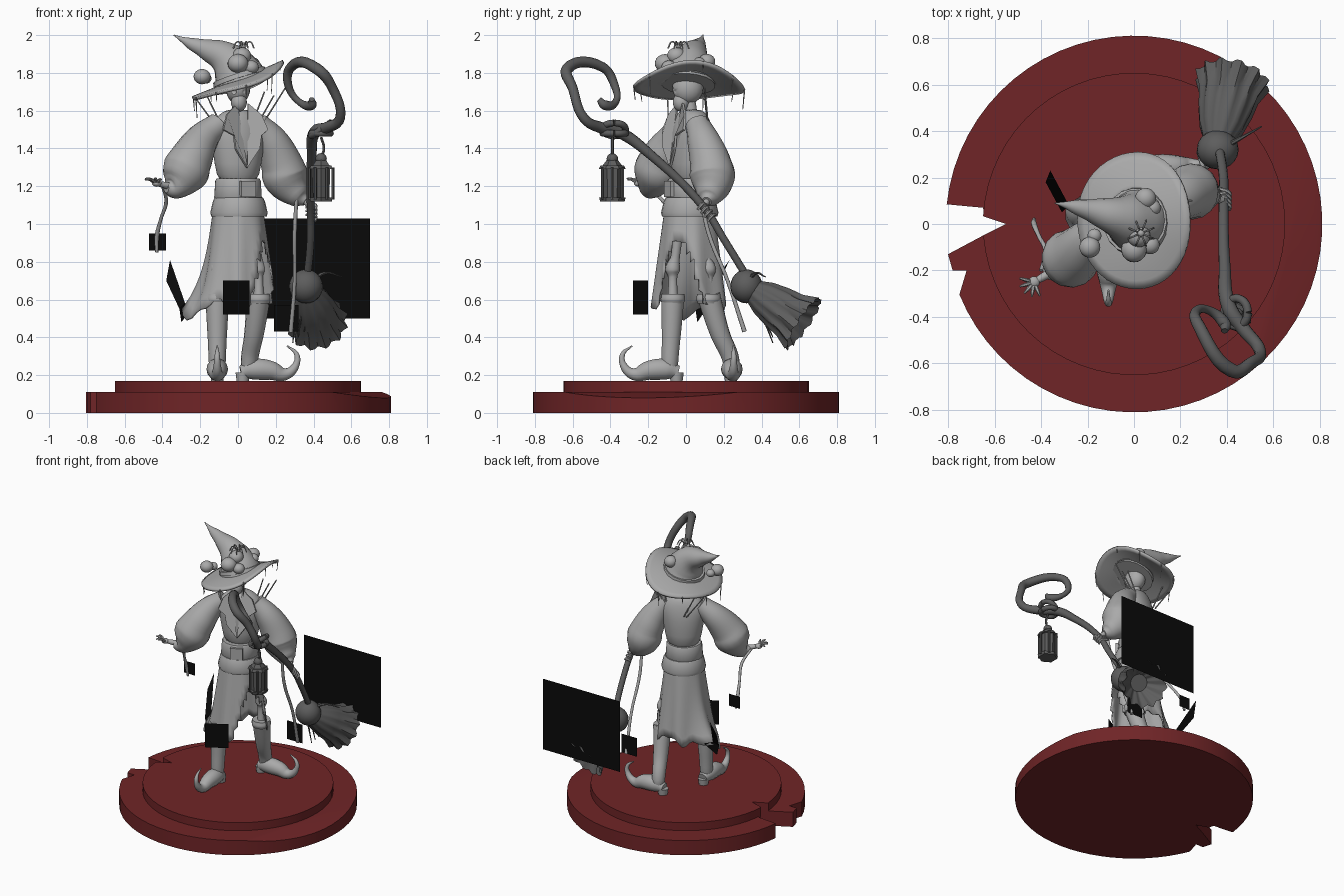
import bpy, bmesh, math
from math import sin, cos, pi, radians
from mathutils import Vector, Matrix

cube = bpy.data.objects.get("Cube")
if cube:
    bpy.data.objects.remove(cube)


def material(name, rgb):
    m = bpy.data.materials.new(name)
    m.use_nodes = True
    m.diffuse_color = (*rgb, 1)
    m.node_tree.nodes["Principled BSDF"].inputs["Base Color"].default_value = (*rgb, 1)
    return m


grey = material("pale grey", (.4, .4, .4))
dark = material("dark grey", (.11, .11, .11))
red = material("dark red", (.16, .018, .02))
black = material("black", (.003, .003, .003))


def activate(ob):
    bpy.ops.object.select_all(action='DESELECT')
    ob.select_set(True)
    bpy.context.view_layer.objects.active = ob


def finish(name, bm, mat, smooth=40, subdivide=0):
    bmesh.ops.recalc_face_normals(bm, faces=bm.faces)
    me = bpy.data.meshes.new(name)
    bm.to_mesh(me)
    bm.free()
    ob = bpy.data.objects.new(name, me)
    bpy.context.collection.objects.link(ob)
    me.materials.append(mat)
    if subdivide:
        ob.modifiers.new("subdivide", 'SUBSURF').levels = subdivide
        ob.modifiers["subdivide"].render_levels = subdivide
    if smooth:
        activate(ob)
        bpy.ops.object.shade_smooth_by_angle(angle=radians(smooth))
    return ob


def tube(name, pts, mat=grey, sides=3):
    """Round limb through points of x, y, z, radius."""
    cu = bpy.data.curves.new(name, 'CURVE')
    cu.dimensions, cu.bevel_depth, cu.bevel_resolution = '3D', 1, sides
    cu.use_fill_caps, cu.resolution_u = True, 6
    sp = cu.splines.new('BEZIER')
    sp.radius_interpolation = 'CARDINAL'
    sp.bezier_points.add(len(pts) - 1)
    for b, p in zip(sp.bezier_points, pts):
        b.co, b.radius = p[:3], p[3]
        b.handle_left_type = b.handle_right_type = 'AUTO'
    ob = bpy.data.objects.new(name, cu)
    bpy.context.collection.objects.link(ob)
    cu.materials.append(mat)
    activate(ob)
    bpy.ops.object.convert(target='MESH')
    bpy.ops.object.shade_smooth_by_angle(angle=radians(50))
    return bpy.context.object


def ball(name, loc, size, mat=grey):
    bm = bmesh.new()
    bmesh.ops.create_uvsphere(bm, u_segments=20, v_segments=12, radius=1)
    s = size if isinstance(size, tuple) else (size,) * 3
    bmesh.ops.transform(bm, matrix=Matrix.Translation(loc) @ Matrix.Diagonal((*s, 1)), verts=bm.verts)
    return finish(name, bm, mat)


def prism(name, loc, r1, r2, depth, mat, sides=6):
    bm = bmesh.new()
    bmesh.ops.create_cone(bm, cap_ends=True, segments=sides, radius1=r1, radius2=r2, depth=depth,
                          matrix=Matrix.Translation(loc))
    return finish(name, bm, mat, 30)


def plate(name, corners, mat=black):
    bm = bmesh.new()
    bm.faces.new([bm.verts.new(c) for c in corners])
    return finish(name, bm, mat, 0)


def loft(name, rings, mat=grey, caps=True, subdivide=0, keep=None):
    bm = bmesh.new()
    rows = [[bm.verts.new(p) for p in ring] for ring in rings]
    n = len(rows[0])
    for a, b in zip(rows, rows[1:]):
        for i in range(n):
            quad = [a[i], a[(i + 1) % n], b[(i + 1) % n], b[i]]
            if not keep or keep(sum((v.co for v in quad), Vector()) / 4):
                bm.faces.new(quad)
    if caps:
        bm.faces.new(rows[0])
        bm.faces.new(rows[-1])
    return finish(name, bm, mat, 45, subdivide)


def oval(x, y, z, rx, ry, turn=0, n=24):
    rot = Matrix.Rotation(turn, 3, 'Z')
    return [Vector((x, y, z)) + rot @ Vector((rx * cos(t), ry * sin(t), 0))
            for t in (2 * pi * i / n for i in range(n))]


# Plinth: two notched discs, the lower one with a sloping cut
def disc(name, radius, z0, z1, start, end, notch, cut):
    bm = bmesh.new()
    angles = [radians(start + (end - start) * i / 60) for i in range(61)]
    outline = [(radius * cos(a), radius * sin(a)) for a in angles] + notch
    face = bm.faces.new([bm.verts.new((x, y, z0)) for x, y in outline])
    top = bmesh.ops.extrude_face_region(bm, geom=[face])["geom"]
    bmesh.ops.translate(bm, vec=(0, 0, z1 - z0), verts=[g for g in top if isinstance(g, bmesh.types.BMVert)])
    if cut:
        geom = bm.verts[:] + bm.edges[:] + bm.faces[:]
        hit = bmesh.ops.bisect_plane(bm, geom=geom, plane_co=(.63, -.18, z1), clear_outer=True,
                                     plane_no=(.19, -.055, 1))["geom_cut"]
        bmesh.ops.holes_fill(bm, edges=[e for e in hit if isinstance(e, bmesh.types.BMEdge)])
    return finish(name, bm, red, 30)


tip = [(-.64, .03), (-.55, 0), (-.65, -.05)]
disc("plinth_base", .81, 0, .11, -158, 174,
     [(-.65, .07)] + tip + [(-.8, -.13), (-.78, -.2), (-.72, -.2)], True)
disc("plinth_step", .65, .1, .17, -175, 177, tip, False)


# Boots with curled toes, and leg bones
def boot(side, top, ankle, heading):
    f = Vector((cos(heading), sin(heading), 0))
    a, t = Vector((*ankle, 0)), Vector((*top, 0))
    shaft = [(t, .62, .062), (t.lerp(a, .5), .42, .052), (a, .27, .045), (a, .21, .04)]
    tube(side + "_boot_shaft", [(p.x, p.y, z, r) for p, z, r in shaft], sides=5)
    tube(side + "_boot_cuff", [(t.x, t.y, z, r) for z, r in ((.58, .06), (.6, .067), (.63, .063))], sides=5)
    foot = [(-.045, .215, .035), (.02, .23, .055), (.11, .225, .052), (.19, .205, .033),
            (.245, .25, .02), (.25, .31, .013), (.2, .355, .004)]
    tube(side + "_boot_foot", [(*(a + f * d)[:2], z, r) for d, z, r in foot], sides=5)
    heel = a - f * .035
    prism(side + "_boot_heel", (heel.x, heel.y, .19), .032, .038, .045, grey, 12)
    tube(side + "_leg_bone", [(t.x, t.y, .58, .03), (t.x, t.y, .72, .025), (t.x, t.y, .76, .04),
                              (t.x * .9, t.y * .8, .83, .025), (t.x * .8, t.y * .5, 1.05, .035)])


boot("right", (-.11, -.07), (-.11, -.085), -pi / 2)
boot("left", (.11, .12), (.06, .24), .05)


# Ragged coat skirt, open over the left leg
def skirt_ring(level):
    ring = []
    for i in range(48):
        t = 2 * pi * i / 48
        flare = max(0, cos(t - pi)) ** 8
        r = .125 + .07 * level + .012 * level * sin(7 * t) + .1 * flare * level ** 4
        hem = .57 + .025 * sin(5 * t) + .015 * sin(11 * t) - .05 * flare
        ring.append((r * cos(t), .02 + r * sin(t), 1.14 + (hem - 1.14) * level))
    return ring


def off_slit(c):
    t = math.atan2(c.y - .02, c.x)
    return c.z > .92 or abs(t + .4) > .25 + (.92 - c.z) * 1.6


skirt = loft("coat_skirt", [skirt_ring(i / 10) for i in range(11)], caps=False, keep=off_slit)
skirt.modifiers.new("cloth", 'SOLIDIFY').thickness = .01

# Torso, belt and lapels, turned a little to the left
TURN = radians(25)
turned = Matrix.Rotation(TURN, 4, 'Z')
body = [(1.2, .11, .1), (1.32, .128, .105), (1.44, .15, .11), (1.52, .16, .095),
        (1.57, .12, .08), (1.61, .06, .055)]
loft("jacket", [oval(0, .03, z, rx, ry, TURN) for z, rx, ry in body], subdivide=1)
loft("belt", [oval(0, .02, z, r, r * .95, TURN) for z, r in ((1.13, .122), (1.14, .128), (1.23, .122), (1.24, .116))])
sash = loft("hip_sash", [oval(.005, .02, z, r, r, 0) for z, r in ((1.04, .147), (1.06, .152), (1.12, .138), (1.14, .128))])
buckle = prism("belt_buckle", (0, 0, 0), .06, .06, .02, grey, 4)
buckle.matrix_world = (Matrix.Translation((0, .02, 1.185)) @ turned @ Matrix.Translation((0, -.122, 0))
                       @ Matrix.Rotation(pi / 2, 4, 'X') @ Matrix.Rotation(pi / 4, 4, 'Z'))
for side, s in (("right", -1), ("left", 1)):
    flap = plate(side + "_lapel", [(s * x, y, z) for x, y, z in (
        (.03, -.06, 1.64), (.1, -.08, 1.58), (.13, -.1, 1.5), (.08, -.125, 1.47),
        (.07, -.125, 1.4), (.0, -.12, 1.3))], grey)
    flap.matrix_world = Matrix.Translation((0, .02, 0)) @ turned
    flap.modifiers.new("cloth", 'SOLIDIFY').thickness = .012

# Puffed sleeves, hands and hanging cords
tube("right_sleeve", [(-.1, -.02, 1.53, .065), (-.18, -.06, 1.46, .085), (-.25, -.13, 1.34, .115),
                      (-.29, -.16, 1.26, .12), (-.35, -.2, 1.19, .06), (-.38, -.22, 1.19, .025)], sides=6)
tube("left_sleeve", [(.1, .06, 1.53, .065), (.17, .09, 1.45, .085), (.23, .13, 1.32, .11),
                     (.26, .14, 1.23, .115), (.33, .12, 1.14, .06), (.36, .11, 1.12, .025)], sides=6)
tube("right_wrist", [(-.36, -.21, 1.2, .02), (-.43, -.25, 1.215, .014)])
ball("right_palm", (-.43, -.25, 1.215), (.025, .025, .018))
for i in range(5):
    a = radians(165 + i * 32)
    d = Vector((cos(a), sin(a), .3 + .1 * (i % 2)))
    p = [Vector((-.43, -.25, 1.215)) + d * k for k in (.015, .04, .065)]
    tube("right_finger", [(*p[0], .008), (*(p[1] + Vector((0, 0, .008))), .008), (*p[2], .004)], sides=1)
tube("left_wrist", [(.33, .12, 1.14, .02), (.38, .1, 1.1, .016)])
for i in range(4):
    tube("left_finger", [(.36, .1 + i * .018, 1.11 - i * .02, .008), (.41, .08 + i * .018, 1.1 - i * .02, .009),
                         (.41, .06 + i * .018, 1.075 - i * .02, .007)], sides=1)
tube("right_cord", [(-.4, -.2, 1.2, .008), (-.38, -.12, 1.12, .01), (-.41, -.05, 1.02, .009),
                    (-.43, 0, .93, .012), (-.43, .02, .85, .008)])
tube("left_cord", [(.31, .08, 1.14, .01), (.3, .12, .95, .011), (.3, .22, .7, .01), (.28, .31, .43, .012)])

# Skull head with cut eye sockets
tube("neck", [(0, .03, 1.56, .035), (.0, .02, 1.68, .028)])
skull = ball("skull", (0, .01, 1.72), (.065, .082, .085))
ball("jaw", (.005, -.025, 1.645), (.042, .045, .05))
for x in (-.025, .04):
    socket = ball("socket_cutter", (x, -.07, 1.7), .018)
    socket.hide_render = True
    socket.hide_set(True)
    cut = skull.modifiers.new("socket", 'BOOLEAN')
    cut.object, cut.solver = socket, 'EXACT'

# Tilted witch hat, its fruit and its spider
hat = Matrix.Translation((0, .015, 1.76)) @ Matrix.Rotation(radians(-20), 4, 'Y')
brim_rings = []
for k in range(6):
    s = .4 + .12 * k
    brim_rings.append([hat @ Vector((.26 * s * cos(t), .295 * s * sin(t),
                                     s * s * (.012 * sin(3 * t + 1) - .05 * sin(t) ** 2) + .01))
                       for t in (2 * pi * i / 48 for i in range(48))])
brim = loft("hat_brim", brim_rings, caps=False)
brim.modifiers.new("felt", 'SOLIDIFY').thickness = .016
tube("hat_crown", [(.02, .01, 1.74, .145), (-.01, .015, 1.81, .125), (-.07, .03, 1.88, .09),
                   (-.17, .055, 1.925, .055), (-.26, .075, 1.96, .028), (-.34, .09, 2, .003)], sides=7)
tube("hat_band", [(.012, .01, 1.765, .148), (.004, .012, 1.79, .143)], sides=7)
for x, y, z, r in ((0, -.11, 1.85, .055), (.02, -.05, 1.89, .05), (.07, -.09, 1.83, .04), (-.19, -.1, 1.78, .045),
                   (.05, .11, 1.86, .045), (.08, .07, 1.85, .035), (-.17, -.05, 1.77, .03)):
    ball("hat_fruit", (x, y, z), (r, r, r * .9))
ball("spider_body", (.03, -.04, 1.945), .016)
for i in range(8):
    a = 2 * pi * (i + .5) / 8
    tube("spider_leg", [(.03 + d * cos(a), -.04 + d * sin(a), z, .004)
                        for d, z in ((.01, 1.945), (.035, 1.965), (.06, 1.93))], sides=1)
for i in range(9):
    p = brim_rings[-1][(i * 5 + 2) % 48]
    drop = .05 + .03 * (i % 3)
    tube("web_strand", [(p.x, p.y, p.z, .004), (p.x * .97, p.y * .97, p.z - drop, .002)], sides=0)
for x, z in ((-.22, 1.66), (-.17, 1.69), (.14, 1.7), (.19, 1.68), (.25, 1.72)):
    tube("back_quill", [(x * .4, .12, 1.48, .005), (x, .1, z, .004)], sides=1)

# Broom staff with its crook and binding
tube("staff", [(.36, .36, .66, .02), (.385, .2, .92, .02), (.385, .1, 1.08, .021), (.39, -.18, 1.36, .025),
               (.41, -.36, 1.49, .032), (.47, -.45, 1.51, .03), (.54, -.54, 1.56, .026), (.5, -.6, 1.72, .026),
               (.42, -.63, 1.82, .03), (.28, -.44, 1.83, .026), (.265, -.38, 1.74, .022),
               (.32, -.37, 1.65, .018), (.39, -.43, 1.63, .026), (.39, -.46, 1.66, .015)], dark, 4)
for tilt in (0, .7):
    ring = [(.44 + .05 * cos(a), -.38 + .06 * sin(a), 1.48 + tilt * .05 * cos(a) + .03 * tilt, .018)
            for a in (2 * pi * i / 10 for i in range(11))]
    tube("staff_binding", ring, dark)
tube("staff_twig", [(.39, .33, .7, .012), (.46, .37, .74, .008), (.55, .42, .72, .003)], dark, 1)

# Broom head: bound knot and pleated bristles
ball("broom_knot", (.36, .32, .67), (.09, .085, .09), dark)
axis = Vector((.07, .3, -.2)).normalized()
aim = axis.to_track_quat('Z', 'Y').to_matrix()


def bristle_ring(d, r, ruffle):
    return [Vector((.36, .35, .65)) + aim @ Vector((q * cos(t), q * sin(t), d + ruffle * .6 * cos(12 * t)))
            for t in (2 * pi * i / 48 for i in range(48)) for q in (r + ruffle * sin(12 * t),)]


loft("broom_bristles", [bristle_ring(*s) for s in (
    (0, .06, 0), (.08, .095, .003), (.17, .115, .006), (.25, .125, .008), (.33, .155, .013), (.22, .06, 0))], dark)
for k in (-.03, .0, .03):
    tube("loose_straw", [(.34 + k, .38, .58, .008), (.32 + k, .46, .4 + k, .003)], dark, 1)

# Hanging lantern
for part, z, r1, r2, depth in (("foot", 1.13, .065, .07, .02), ("glass", 1.215, .05, .056, .16),
                               ("lid", 1.3, .072, .062, .02), ("roof", 1.325, .055, .025, .04)):
    prism("lantern_" + part, (.44, -.39, z), r1, r2, depth, dark)
for i in range(6):
    a = i * pi / 3
    x, y = .44 + .062 * cos(a), -.39 + .062 * sin(a)
    tube("lantern_post", [(x, y, 1.13, .008), (x, y, 1.3, .008)], dark, 1)
ball("lantern_finial", (.44, -.39, 1.345), .03, dark)
tube("lantern_hook", [(.44, -.39, 1.35, .008), (.455, -.39, 1.4, .008), (.44, -.39, 1.46, .008)], dark, 1)


# Flat black panels
def panel(name, a, b, z0, z1):
    plate(name, [(*a, z0), (*b, z0), (*b, z1), (*a, z1)])


panel("rear_panel", (.06, .7), (.7, .7), .5, 1.03)
panel("cord_panel", (-.47, .03), (-.38, .03), .86, .95)
panel("front_panel", (-.08, -.28), (.06, -.2), .52, .7)
panel("broom_panel", (.19, .31), (.32, .31), .43, .57)
plate("side_cloth_upper", [(-.36, .23, .81), (-.28, .08, .58), (-.31, .05, .55), (-.38, .18, .7)])
plate("side_cloth_lower", [(-.28, .08, .58), (-.23, .12, .57), (-.3, .06, .48), (-.31, .05, .55)])
